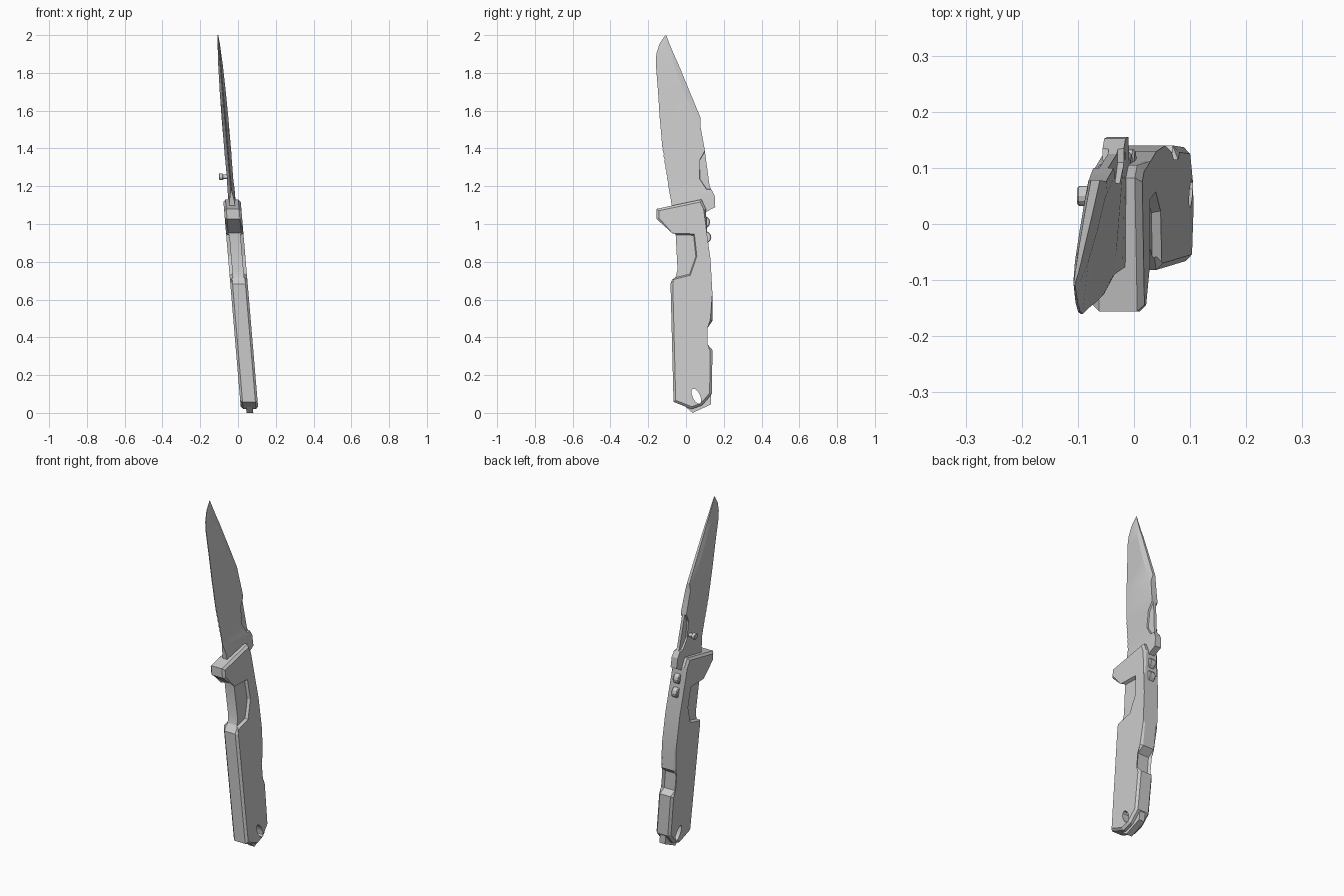
import bpy, bmesh, math
from mathutils import Matrix

cube = bpy.data.objects.get("Cube")
if cube:
    bpy.data.objects.remove(cube, do_unlink=True)

# One grey for the whole model
grey = bpy.data.materials.new("plain grey")
grey.use_nodes = True
grey.diffuse_color = (0.6, 0.6, 0.6, 1)
grey.node_tree.nodes["Principled BSDF"].inputs["Base Color"].default_value = (0.6, 0.6, 0.6, 1)

# The whole knife leans towards -x as it rises
LEAN = Matrix(((1, 0, -0.0845, 0.063), (0, 1, 0, 0), (0, 0, 1, 0), (0, 0, 0, 1)))


def finish(name, bm):
    bmesh.ops.recalc_face_normals(bm, faces=bm.faces)
    bm.transform(LEAN)
    mesh = bpy.data.meshes.new(name)
    bm.to_mesh(mesh)
    bm.free()
    mesh.materials.append(grey)
    obj = bpy.data.objects.new(name, mesh)
    bpy.context.collection.objects.link(obj)
    return obj


def loft(name, rings, chamfer=0.0):
    """Skin a list of closed rings and cap both ends."""
    bm = bmesh.new()
    rows = [[bm.verts.new(p) for p in ring] for ring in rings]
    for a, b in zip(rows, rows[1:]):
        for i in range(len(a)):
            j = (i + 1) % len(a)
            bm.faces.new((a[i], a[j], b[j], b[i]))
    caps = [bm.faces.new(rows[0]), bm.faces.new(rows[-1])]
    if chamfer:
        edges = list({e for f in caps for e in f.edges})
        bmesh.ops.bevel(bm, geom=edges, offset=chamfer, segments=1,
                        affect='EDGES', clamp_overlap=True)
    return finish(name, bm)


def prism(name, outline, x0, x1, chamfer=0.0):
    """Extrude a side outline (y, z) from x0 to x1."""
    return loft(name, [[(x, y, z) for y, z in outline] for x in (x0, x1)], chamfer)


def frustum_cutter(outline, side, depth, grow):
    """Recess cutter that widens outwards around its centre."""
    cy = sum(p[0] for p in outline) / len(outline)
    cz = sum(p[1] for p in outline) / len(outline)
    wide = [(cy + (y - cy) * grow, cz + (z - cz) * grow) for y, z in outline]
    return loft("cutter", [[(side * depth, y, z) for y, z in outline],
                           [(side * 0.06, y, z) for y, z in wide]])


def disc(y, z, r, n=12, stretch=1.0, tilt=0.0):
    pts = []
    for i in range(n):
        a = math.tau * i / n
        u, v = r * math.cos(a), r * stretch * math.sin(a)
        pts.append((y + u * math.cos(tilt) - v * math.sin(tilt),
                    z + u * math.sin(tilt) + v * math.cos(tilt)))
    return pts


def cut(target, cutter):
    cutter.hide_render = True
    mod = target.modifiers.new("cut", 'BOOLEAN')
    mod.object, mod.operation, mod.solver = cutter, 'DIFFERENCE', 'EXACT'
    bpy.context.view_layer.objects.active = target
    bpy.ops.object.modifier_apply(modifier=mod.name)
    bpy.data.objects.remove(cutter, do_unlink=True)


# Handle with guard, finger groove and back notch
handle = prism("handle", [
    (-0.156, 1.08), (0.082, 1.13), (0.105, 1.08), (0.112, 0.94), (0.13, 0.81),
    (0.14, 0.63), (0.14, 0.487), (0.103, 0.455), (0.103, 0.355), (0.14, 0.333),
    (0.137, 0.1), (0.085, 0.04), (0.03, 0.02), (-0.066, 0.058), (-0.082, 0.683),
    (-0.055, 0.72), (-0.045, 0.76), (-0.055, 0.952), (-0.156, 1.027)],
    -0.046, 0.046, 0.012)

# Dished finger panels on both sides
panel = [(-0.12, 0.945), (0.04, 0.94), (0.052, 0.83), (0.02, 0.735), (-0.12, 0.7)]
for side in (-1, 1):
    cut(handle, frustum_cutter(panel, side, 0.03, 1.13))

# Narrow tail plate with the lanyard hole
tail = prism("tail_plate", [
    (-0.02, 0.1), (0.0, 0.03), (0.035, 0.0), (0.132, 0.045), (0.135, 0.14)],
    -0.018, 0.018)
for part in (handle, tail):
    cut(part, prism("cutter", disc(0.055, 0.088, 0.02, 12, 2.2, 0.45), -0.1, 0.1))

# Blade rows: edge y, edge z, spine y, spine z, thickness, edge, spine, bevel width
blade_rows = [
    (-0.072, 1.06, 0.10, 1.06, .019, .015, .019, .02),
    (-0.075, 1.08, 0.155, 1.09, .019, .015, .019, .02),
    (-0.080, 1.13, 0.152, 1.15, .019, .012, .019, .02),
    (-0.090, 1.18, 0.125, 1.20, .019, .002, .019, .02),
    (-0.125, 1.40, 0.098, 1.40, .018, .002, .018, .02),
    (-0.135, 1.52, 0.076, 1.52, .018, .002, .016, .02),
    (-0.139, 1.56, 0.078, 1.56, .018, .002, .008, .03),
    (-0.148, 1.70, 0.020, 1.70, .016, .002, .007, .03),
    (-0.160, 1.85, -0.042, 1.85, .012, .002, .005, .025),
    (-0.157, 1.90, -0.065, 1.90, .009, .002, .004, .02),
    (-0.140, 1.955, -0.088, 1.955, .006, .002, .003, .015),
    (-0.109, 2.00, -0.105, 2.00, .002, .001, .001, .001)]
rings = []
for ey, ez, sy, sz, t, e, s, w in blade_rows:
    half = [(e, ey, ez), (t, sy - w, sz), (s, sy, sz)]
    rings.append(half + [(-x, y, z) for x, y, z in reversed(half)])
blade = loft("blade", rings)

# Thinned thumb scoops beside the blade spine
scoop = [(0.12, 1.42), (0.075, 1.34), (0.073, 1.24), (0.11, 1.185), (0.17, 1.185), (0.17, 1.42)]
for side in (-1, 1):
    cut(blade, frustum_cutter(scoop, side, 0.008, 1.15))

# Small serrations near the blade root
for i in range(8):
    z = 1.22 + 0.03 * i
    y = -0.09 - 0.159 * (z - 1.18)
    cut(blade, prism("cutter", disc(y - 0.006, z, 0.01, 6), -0.03, 0.03))

# Thumb stud on one side of the blade
stud = [prism("thumb_stud_post", disc(0.05, 1.25, 0.011), -0.045, 0.0),
        prism("thumb_stud_head", disc(0.05, 1.25, 0.018), -0.058, -0.036, 0.003)]

# Rounded lock bumps on the handle back
bumps = [prism("lock_bump_%d" % i, disc(y, z, 0.032), -0.018, 0.018, 0.004)
         for i, (y, z) in enumerate([(0.096, 1.01), (0.102, 0.93)])]

# Smooth shading that keeps the hard edges
bpy.ops.object.select_all(action='DESELECT')
for obj in [handle, tail, blade] + stud + bumps:
    obj.select_set(True)
bpy.context.view_layer.objects.active = handle
bpy.ops.object.shade_smooth_by_angle(angle=math.radians(20))
